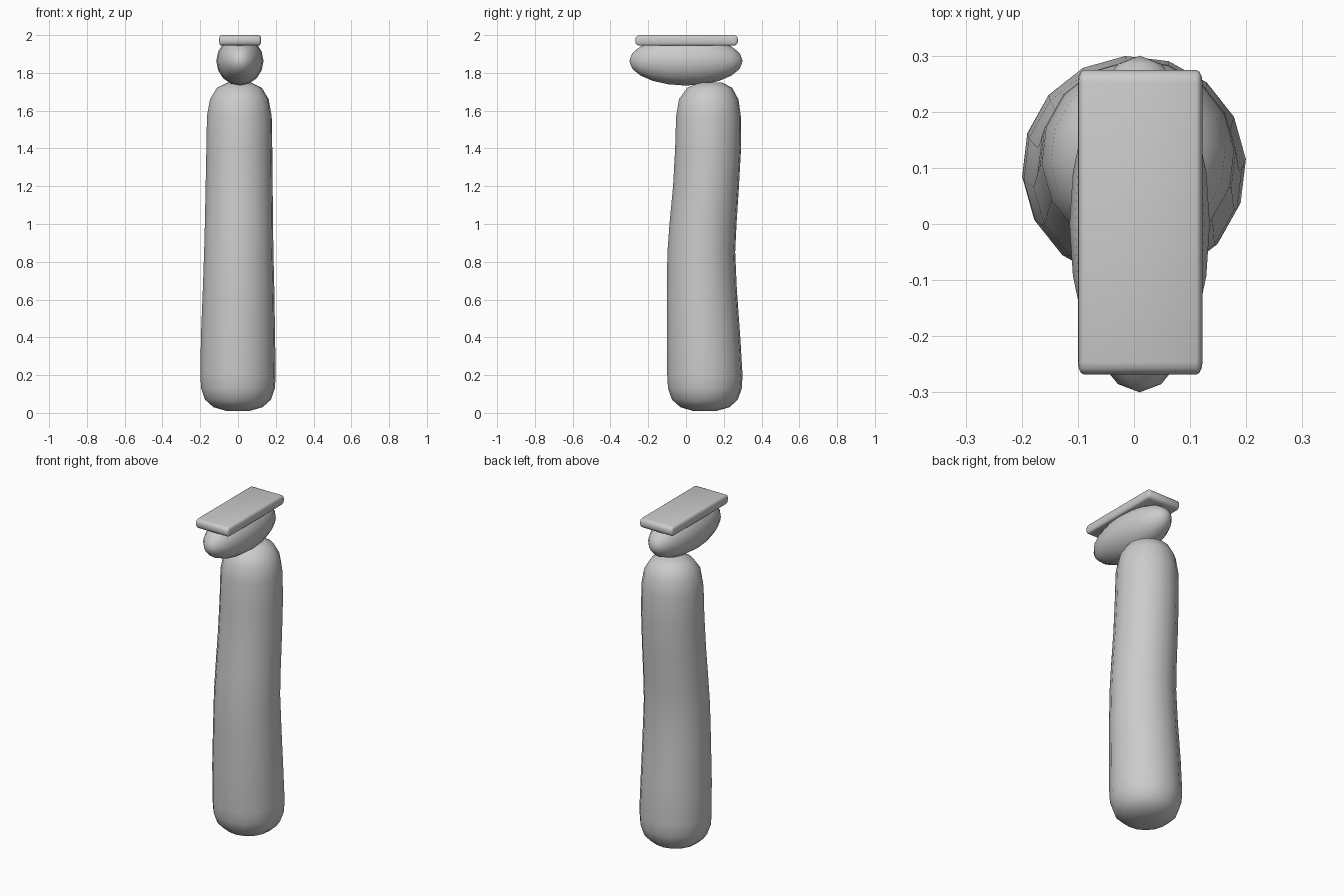
import bpy
import bmesh
from math import cos, sin, tau, pi, radians
from mathutils import Matrix

cube = bpy.data.objects.get("Cube")
if cube:
    bpy.data.objects.remove(cube)

grey = bpy.data.materials.new("plain_grey")
grey.use_nodes = True
GREY = (0.6, 0.6, 0.6, 1)
grey.diffuse_color = GREY
grey.node_tree.nodes["Principled BSDF"].inputs["Base Color"].default_value = GREY


def finish(name, bm, angle):
    """Turn a bmesh into a smooth-shaded grey object."""
    bmesh.ops.recalc_face_normals(bm, faces=bm.faces)
    mesh = bpy.data.meshes.new(name)
    bm.to_mesh(mesh)
    bm.free()
    mesh.materials.append(grey)
    obj = bpy.data.objects.new(name, mesh)
    bpy.context.collection.objects.link(obj)
    bpy.ops.object.select_all(action="DESELECT")
    obj.select_set(True)
    bpy.context.view_layer.objects.active = obj
    bpy.ops.object.shade_smooth_by_angle(angle=radians(angle))
    return obj


# Body: a gently bent, rounded column lofted through rings
# Each ring: height, x centre, y centre, x radius, y radius
RINGS = [
    (0.01, 0, 0.10, 0.06, 0.06),
    (0.03, 0, 0.10, 0.13, 0.13),
    (0.07, 0, 0.10, 0.175, 0.175),
    (0.13, 0, 0.10, 0.196, 0.196),
    (0.20, 0, 0.10, 0.20, 0.20),
    (0.40, 0, 0.093, 0.197, 0.195),
    (0.65, 0.003, 0.084, 0.190, 0.186),
    (0.85, 0.004, 0.081, 0.184, 0.180),
    (1.00, 0.005, 0.090, 0.181, 0.178),
    (1.20, 0.006, 0.106, 0.178, 0.175),
    (1.40, 0.007, 0.117, 0.175, 0.175),
    (1.57, 0.007, 0.119, 0.172, 0.172),
    (1.66, 0.007, 0.120, 0.156, 0.158),
    (1.72, 0.007, 0.125, 0.12, 0.12),
    (1.75, 0.007, 0.13, 0.06, 0.06),
]
SIDES = 16
bm = bmesh.new()
loops = []
for z, cx, cy, rx, ry in RINGS:
    loops.append([bm.verts.new((cx + rx * cos(tau * (i + 0.2) / SIDES),
                                cy + ry * sin(tau * (i + 0.2) / SIDES), z))
                  for i in range(SIDES)])
for low, high in zip(loops, loops[1:]):
    for i in range(SIDES):
        j = (i + 1) % SIDES
        bm.faces.new((low[i], low[j], high[j], high[i]))
bm.faces.new(loops[0])
bm.faces.new(loops[-1])
finish("column_body", bm, 60)

# Head: a long ellipsoid with its poles at front and back
bm = bmesh.new()
bmesh.ops.create_uvsphere(bm, u_segments=16, v_segments=10, radius=1)
bmesh.ops.rotate(bm, verts=bm.verts, matrix=Matrix.Rotation(pi / 2, 3, "X"))
bmesh.ops.scale(bm, verts=bm.verts, vec=(0.125, 0.30, 0.13))
bmesh.ops.translate(bm, verts=bm.verts, vec=(0.01, 0, 1.863))
finish("oval_head", bm, 60)

# Cap: a thin slab with rounded edges, narrower rounding along its sides
SQUEEZE = 0.5
bm = bmesh.new()
bmesh.ops.create_cube(bm, size=1)
bmesh.ops.scale(bm, verts=bm.verts, vec=(0.222 / SQUEEZE, 0.543, 0.056))
bmesh.ops.bevel(bm, geom=bm.edges[:], offset=0.022, segments=3,
                profile=0.5, affect="EDGES")
bmesh.ops.scale(bm, verts=bm.verts, vec=(SQUEEZE, 1, 1))
bmesh.ops.translate(bm, verts=bm.verts, vec=(0.011, 0.003, 1.972))
finish("flat_cap", bm, 40)
